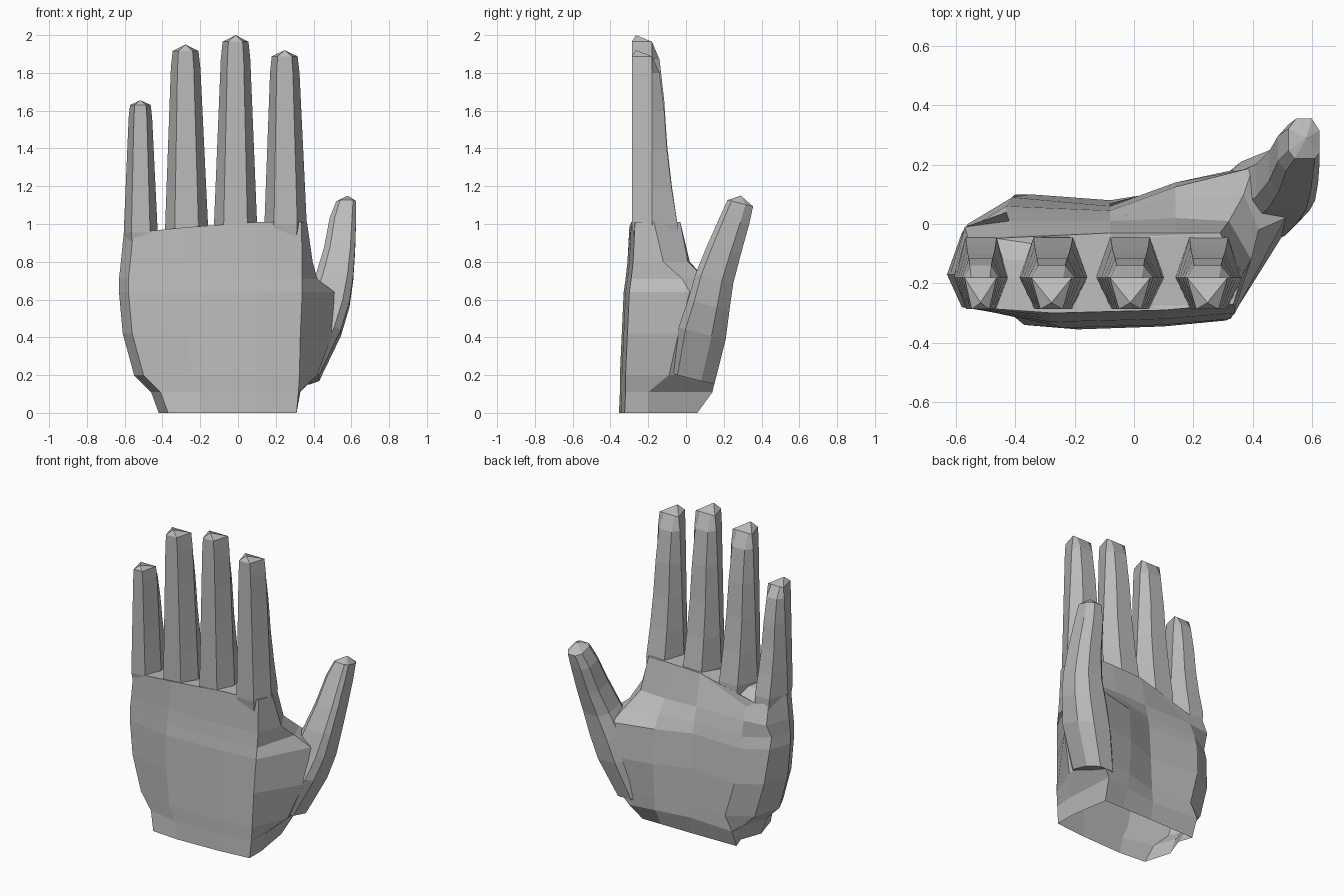
import bpy
import bmesh

cube = bpy.data.objects.get("Cube")
if cube:
    bpy.data.objects.remove(cube, do_unlink=True)

GREY = (0.5, 0.5, 0.5, 1)
clay = bpy.data.materials.new("matte grey")
clay.use_nodes = True
clay.diffuse_color = GREY
clay.node_tree.nodes["Principled BSDF"].inputs["Base Color"].default_value = GREY


def loft(name, rings, tip=None):
    """Skin a stack of rings; close the end flat, or with a fan to a tip point."""
    bm = bmesh.new()
    loops = [[bm.verts.new(p) for p in ring] for ring in rings]
    count = len(loops[0])
    for low, high in zip(loops, loops[1:]):
        for i in range(count):
            j = (i + 1) % count
            bm.faces.new((low[i], low[j], high[j], high[i]))
    bm.faces.new(loops[0][::-1])
    if tip:
        apex = bm.verts.new(tip)
        for i in range(count):
            bm.faces.new((loops[-1][i], loops[-1][(i + 1) % count], apex))
    else:
        bm.faces.new(loops[-1])
    bmesh.ops.recalc_face_normals(bm, faces=bm.faces)
    mesh = bpy.data.meshes.new(name)
    bm.to_mesh(mesh)
    bm.free()
    mesh.materials.append(clay)
    obj = bpy.data.objects.new(name, mesh)
    bpy.context.collection.objects.link(obj)
    return obj


def palm_ring(z, left, right, front, side, heel, mound, middle, outer, rise=0):
    """Cross-section of the palm: flat front, thumb mound and outer mound behind."""
    corner = -0.28 - 0.3 * max(0, 0.2 - z)
    points = [
        (left + 0.05, corner), (left * 0.45, front), (0.1, front + 0.01),
        (right, front + 0.03), side, heel, (0.14, mound), (-0.08, middle),
        (left + 0.2, outer) if z > 0.15 else (-0.4, outer),
        (left + 0.05, outer - (0.09 if z < 0.75 else 0.02)), (left, -0.17),
    ]
    ring = [[x, y, z + min(rise * (x + 0.6), 0.06)] for x, y in points]
    ring[8][2] -= rise    # the web beside the little finger dips at the rear
    return ring


# Palm, from the wrist up to the finger webs
hand = loft("hand", [
    palm_ring(0, -0.42, 0.31, -0.355, (0.31, -0.2), (0.27, 0.06), 0.06, 0.06, 0.055),
    palm_ring(0.11, -0.46, 0.32, -0.35, (0.33, -0.2), (0.31, 0.14), 0.115, 0.08, 0.1),
    palm_ring(0.2, -0.55, 0.325, -0.35, (0.42, -0.09), (0.38, 0.16), 0.125, 0.07, 0.1),
    palm_ring(0.42, -0.61, 0.33, -0.34, (0.5, -0.04), (0.42, 0.2), 0.14, 0.06, 0.09),
    palm_ring(0.64, -0.63, 0.34, -0.33, (0.51, 0.02), (0.4, 0.19), 0.125, 0.045, 0.06),
    palm_ring(0.71, -0.63, 0.34, -0.32, (0.42, -0.02), (0.37, 0.1), 0.085, 0.03, 0.04),
    palm_ring(0.8, -0.62, 0.34, -0.31, (0.395, -0.12), (0.32, 0.01), 0.02, 0.01, 0.01),
    palm_ring(0.95, -0.605, 0.335, -0.3, (0.365, -0.17), (0.29, -0.03), -0.03, -0.03, -0.04, 0.1),
])


def finger(name, base_x, tip_x, base_z, tip_z, base_half, tip_half):
    """Six-sided tapering finger with a flat front and a sloping pad behind."""
    rings = []
    # Position along the finger, and depth of the rear face; the root is sunk in the palm
    for t, back in ((-0.25, -0.04), (0, -0.045), (0.2, -0.075), (0.42, -0.1),
                    (0.65, -0.115), (0.87, -0.14), (0.965, -0.18)):
        s = max(t, 0)
        x = base_x + (tip_x - base_x) * s
        z = base_z + (tip_z - base_z) * t
        w = base_half + (tip_half - base_half) * s
        front = -0.287
        if t > 0.9:
            w *= 0.92
        elif t < 0:
            w *= 0.75
            front = -0.25
        profile = [(-0.55 * w, front), (0.55 * w, front), (w, -0.18),
                   (0.58 * w, back), (-0.58 * w, back), (-w, -0.18)]
        rings.append([(x + dx, y, z) for dx, y in profile])
    return loft(name, rings, (tip_x, -0.265, tip_z))


def thumb_ring(z, x0, x1, y0, y1):
    """Chamfered box section of the thumb, tilted down toward the rear."""
    w, d = x1 - x0, y1 - y0
    points = [(x0 + 0.2 * w, y0), (x1 - 0.15 * w, y0), (x1, y0 + 0.15 * d), (x1, y1 - 0.3 * d),
              (x1 - 0.25 * w, y1), (x0 + 0.25 * w, y1), (x0, y1 - 0.25 * d), (x0, y0 + 0.2 * d)]
    return [(x, y, z - 0.25 * (y - (y0 + y1) / 2)) for x, y in points]


# Four fingers and the thumb, which rises from the heel and leans outward
parts = [
    finger("little_finger", -0.515, -0.517, 0.955, 1.655, 0.09, 0.058),
    finger("ring_finger", -0.272, -0.278, 0.98, 1.95, 0.114, 0.073),
    finger("middle_finger", -0.013, -0.013, 1, 2, 0.114, 0.073),
    finger("index_finger", 0.252, 0.247, 1, 1.92, 0.112, 0.073),
    loft("thumb", [
        thumb_ring(0.18, 0.24, 0.43, -0.08, 0.15),
        thumb_ring(0.42, 0.3, 0.545, -0.04, 0.21),
        thumb_ring(0.57, 0.35, 0.59, 0.01, 0.23),
        thumb_ring(0.71, 0.41, 0.61, 0.05, 0.25),
        thumb_ring(0.86, 0.455, 0.62, 0.11, 0.29),
        thumb_ring(1.02, 0.485, 0.625, 0.18, 0.335),
        thumb_ring(1.11, 0.52, 0.625, 0.22, 0.355),
    ], (0.58, 0.29, 1.15)),
]

# Fuse everything into one skin
bpy.context.view_layer.objects.active = hand
for part in parts:
    union = hand.modifiers.new("union", "BOOLEAN")
    union.operation = "UNION"
    union.solver = "EXACT"
    union.object = part
    bpy.ops.object.modifier_apply(modifier=union.name)
    bpy.data.objects.remove(part, do_unlink=True)

# Open the wrist at the bottom
bm = bmesh.new()
bm.from_mesh(hand.data)
floor = [f for f in bm.faces if all(v.co.z < 0.001 for v in f.verts)]
bmesh.ops.delete(bm, geom=floor, context="FACES")
bm.to_mesh(hand.data)
bm.free()
